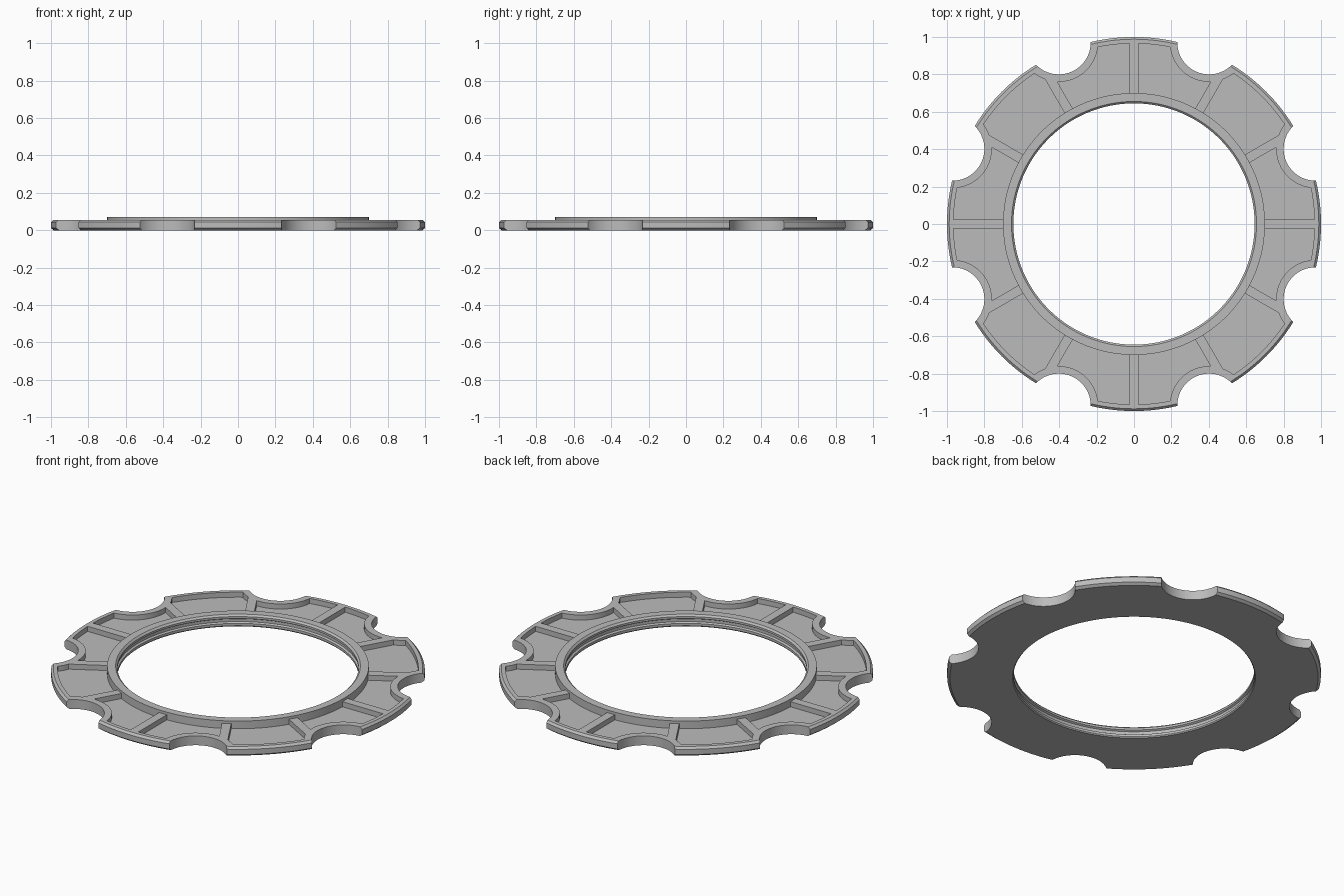
import bpy
import bmesh
from math import sin, cos, asin, acos, pi, radians, sqrt

SEGMENTS = 192
NOTCHES, RIBS = 8, 12
NOTCH_DIST, NOTCH_R = 1.05, 0.17
WALL_R = 0.21            # notch radius plus its surrounding wall
BODY_TOP, FLOOR = 0.055, 0.025
POCKET_IN, POCKET_OUT = 0.69, 0.965
RIB_HALF = 0.025

if "Cube" in bpy.data.objects:
    bpy.data.objects.remove(bpy.data.objects["Cube"])

metal = bpy.data.materials.new("grey metal")
metal.use_nodes = True
colour = (0.5, 0.5, 0.5, 1)
metal.diffuse_color = colour
metal.node_tree.nodes["Principled BSDF"].inputs["Base Color"].default_value = colour


def finish(name, bm):
    """Turn a bmesh into a named grey object."""
    bmesh.ops.recalc_face_normals(bm, faces=bm.faces)
    mesh = bpy.data.meshes.new(name)
    bm.to_mesh(mesh)
    bm.free()
    mesh.materials.append(metal)
    obj = bpy.data.objects.new(name, mesh)
    bpy.context.collection.objects.link(obj)
    return obj


def lathe(name, profile):
    """Revolve a closed (radius, height) profile about z."""
    bm = bmesh.new()
    rings = []
    for i in range(SEGMENTS):
        a = 2 * pi * i / SEGMENTS
        rings.append([bm.verts.new((r * cos(a), r * sin(a), z)) for r, z in profile])
    n = len(profile)
    for i in range(SEGMENTS):
        p, q = rings[i], rings[(i + 1) % SEGMENTS]
        for j in range(n):
            k = (j + 1) % n
            bm.faces.new((p[j], q[j], q[k], p[k]))
    return finish(name, bm)


def prism(bm, points, low, high):
    """Extrude a flat outline between two heights."""
    bottom = [bm.verts.new((x, y, low)) for x, y in points]
    top = [bm.verts.new((x, y, high)) for x, y in points]
    bm.faces.new(bottom[::-1])
    bm.faces.new(top)
    for i in range(len(points)):
        j = (i + 1) % len(points)
        bm.faces.new((bottom[i], bottom[j], top[j], top[i]))


def polar(r, a):
    return r * cos(a), r * sin(a)


def pocket_radius(a):
    """Outer pocket edge, bending inward around the nearest notch."""
    step = 2 * pi / NOTCHES
    d = (a % step) - step / 2
    inside = WALL_R ** 2 - (NOTCH_DIST * sin(d)) ** 2
    if inside <= 0:
        return POCKET_OUT
    return min(POCKET_OUT, NOTCH_DIST * cos(d) - sqrt(inside))


def pocket_outline(start, end):
    def edges(r):
        return start + asin(RIB_HALF / r), end - asin(RIB_HALF / r)
    a0 = start + asin(RIB_HALF / pocket_radius(start + radians(2)))
    a1 = end - asin(RIB_HALF / pocket_radius(end - radians(2)))
    angles = [a0 + (a1 - a0) * i / 48 for i in range(49)]
    # exact corners where the notch wall meets the outer wall
    spread = acos((POCKET_OUT ** 2 + NOTCH_DIST ** 2 - WALL_R ** 2)
                  / (2 * POCKET_OUT * NOTCH_DIST))
    for i in range(NOTCHES):
        for s in (-1, 1):
            c = (i + 0.5) * 2 * pi / NOTCHES + s * spread
            if a0 < c < a1 and min(abs(c - a) for a in angles) > 1e-4:
                angles.append(c)
    b0, b1 = edges(POCKET_IN)
    outer = [polar(pocket_radius(a), a) for a in sorted(angles)]
    inner = [polar(POCKET_IN, b1 + (b0 - b1) * i / 12) for i in range(13)]
    return outer + inner


# Flat plate with chamfered outer edge
plate = lathe("plate", [(0.70, 0), (0.985, 0), (1, 0.012), (1, 0.043),
                        (0.988, BODY_TOP), (0.70, BODY_TOP)])

# Edge notches and recessed pockets, leaving radial ribs
bm = bmesh.new()
for i in range(NOTCHES):
    cx, cy = polar(NOTCH_DIST, (i + 0.5) * 2 * pi / NOTCHES)
    circle = [polar(NOTCH_R, 2 * pi * k / 96) for k in range(96)]
    prism(bm, [(cx + x, cy + y) for x, y in circle], -0.1, 0.2)
for i in range(RIBS):
    step = 2 * pi / RIBS
    prism(bm, pocket_outline(i * step, (i + 1) * step), FLOOR, 0.2)
cutter = finish("cutter", bm)
cutter.hide_render = True

cut = plate.modifiers.new("cut", 'BOOLEAN')
cut.operation = 'DIFFERENCE'
cut.solver = 'EXACT'
cut.object = cutter
bpy.context.view_layer.objects.active = plate
bpy.ops.object.modifier_apply(modifier=cut.name)
bpy.data.objects.remove(cutter)

# Raised inner rim with a grooved bore
rim = lathe("inner_rim", [(0.65, 0), (0.70, 0), (0.70, 0.07), (0.655, 0.07),
                          (0.645, 0.06), (0.645, 0.048), (0.655, 0.042),
                          (0.655, 0.026), (0.645, 0.02), (0.645, 0.006)])

for obj in (plate, rim):
    bpy.ops.object.select_all(action='DESELECT')
    obj.select_set(True)
    bpy.context.view_layer.objects.active = obj
    bpy.ops.object.shade_smooth_by_angle(angle=radians(25))
